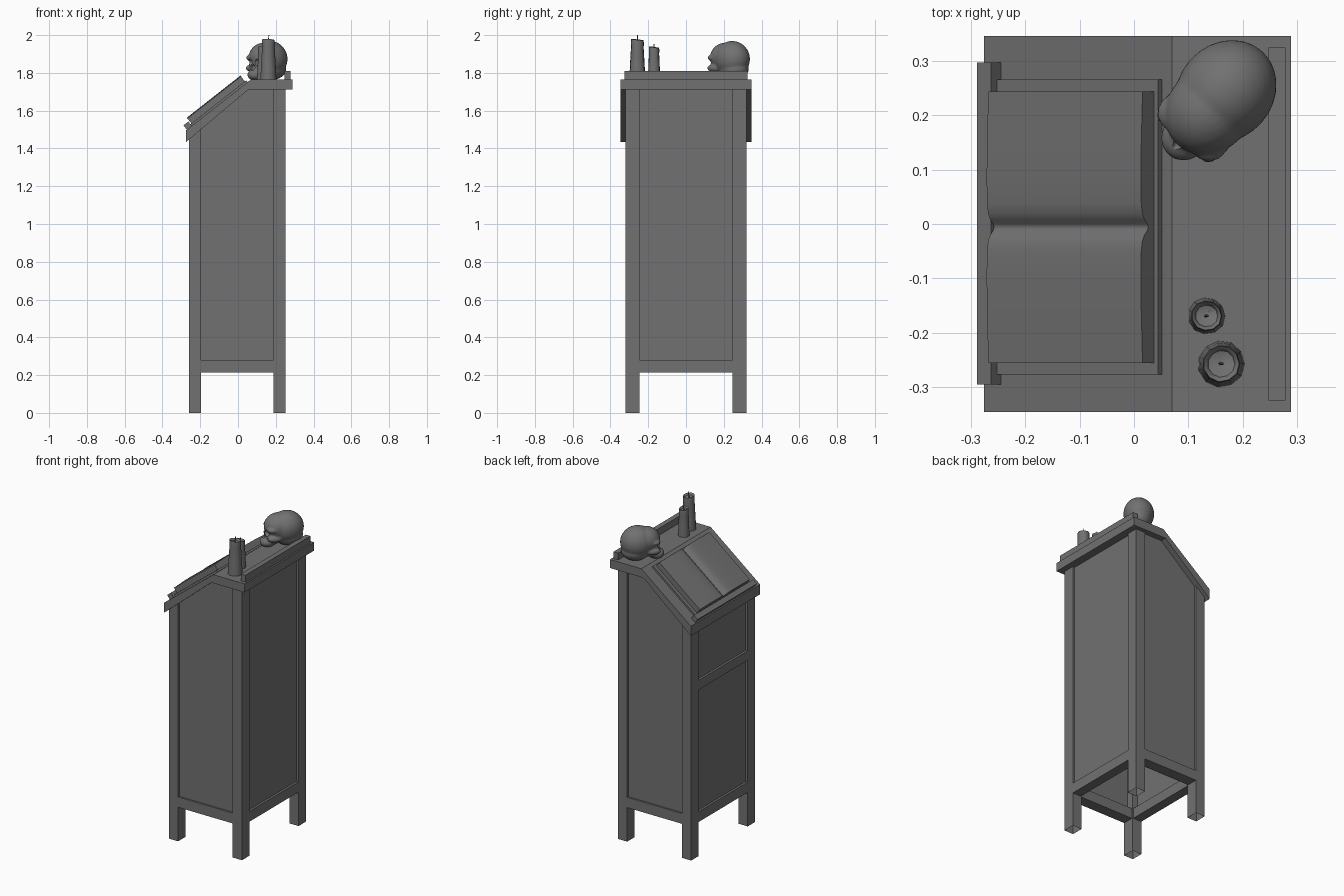
import bpy, bmesh, math, random
from mathutils import Vector, Matrix

if "Cube" in bpy.data.objects:
    bpy.data.objects.remove(bpy.data.objects["Cube"])
random.seed(4)

dark = bpy.data.materials.new("dark_grey")
dark.diffuse_color = (.165, .165, .165, 1)
dark.use_nodes = True
dark.node_tree.nodes["Principled BSDF"].inputs["Base Color"].default_value = dark.diffuse_color


def make(name, bm):
    bmesh.ops.recalc_face_normals(bm, faces=bm.faces)
    me = bpy.data.meshes.new(name)
    bm.to_mesh(me)
    bm.free()
    me.materials.append(dark)
    ob = bpy.data.objects.new(name, me)
    bpy.context.collection.objects.link(ob)
    return ob


def smooth(ob, deg=35):
    bpy.ops.object.select_all(action='DESELECT')
    ob.select_set(True)
    bpy.context.view_layer.objects.active = ob
    bpy.ops.object.shade_smooth_by_angle(angle=math.radians(deg))


def bridge(name, a, b):
    """Solid between two matching rings of points."""
    bm = bmesh.new()
    va, vb = [bm.verts.new(p) for p in a], [bm.verts.new(p) for p in b]
    n = len(va)
    for i in range(n):
        j = (i + 1) % n
        bm.faces.new((va[i], va[j], vb[j], vb[i]))
    bm.faces.new(va)
    bm.faces.new(vb[::-1])
    return make(name, bm)


def prism(name, xz, y0, y1):
    return bridge(name, [(x, y0, z) for x, z in xz], [(x, y1, z) for x, z in xz])


def box(name, x0, x1, y0, y1, z0, z1):
    return prism(name, [(x0, z0), (x1, z0), (x1, z1), (x0, z1)], y0, y1)


# slanted top slab
prism("desk_top", [(-.276, 1.433), (.055, 1.712), (.289, 1.712), (.289, 1.766),
                   (.07, 1.766), (-.276, 1.495)], -.346, .346)
box("back_rim", .247, .279, -.325, .325, 1.76, 1.81)


def under(x):
    return min(1.72, 1.44 + (x + .275) * .839)


# corner posts, side rails and side panels
for s in (-1, 1):
    side = "front" if s < 0 else "back"
    for x0, x1 in ((-.26, -.195), (.187, .252)):
        post = prism(side + "_post", [(x0, 0), (x1, 0), (x1, under(x1)), (x0, under(x0))],
                     s * .245, s * .32)
        # legs are open underneath
        bm = bmesh.new()
        bm.from_mesh(post.data)
        bmesh.ops.delete(bm, geom=[f for f in bm.faces if f.calc_center_median().z < .01],
                         context='FACES_ONLY')
        bm.to_mesh(post.data)
        bm.free()
    box(side + "_rail", -.195, .187, s * .25, s * .32, .215, .28)
    prism(side + "_panel", [(-.2, .25), (.19, .25), (.19, 1.72), (.055, 1.72), (-.2, under(-.2))],
          s * .29, s * .308)

# reader side and rear side
box("reader_rail", -.26, -.2, -.245, .245, .215, .28)
box("reader_middle_rail", -.26, -.22, -.245, .245, 1.05, 1.11)
box("reader_panel", -.246, -.23, -.25, .25, .25, 1.46)
box("rear_rail", .192, .252, -.245, .245, .215, .28)
box("rear_panel", .22, .238, -.25, .25, .25, 1.72)


# parts lying on the slope: s runs uphill, h is height off the slope
def slope(s, h):
    return (-.275 + .786 * s - .617 * h, 1.495 + .617 * s + .786 * h)


def slab(name, s0, s1, h0, h1, y0, y1):
    prism(name, [slope(s0, h0), slope(s1, h0), slope(s1, h1), slope(s0, h1)], y0, y1)


slab("book_ledge", .006, .039, -.004, .03, -.295, .297)
slab("book_cover", .038, .415, -.002, .012, -.277, .266)
half = [(.006, .032), (.014, .04), (.025, .0465), (.045, .05), (.09, .051), (.15, .05), (.25, .046)]
ring = [(-y, h) for y, h in half[::-1]] + [(0, .029)] + half + [(.25, .01), (-.25, .01)]


def page_ring(s):
    return [(slope(s, h)[0], y - .006, slope(s, h)[1]) for y, h in ring]


smooth(bridge("book_pages", page_ring(.045), page_ring(.406)), 65)


# candles: tapered, slightly uneven, with a hollow top and a wick
def candle(name, cx, cy, r0, r1, top, wick, n=11):
    h = top - 1.764
    prof = [(r0, 0), (r0 * .92, h * .35), (r1 * 1.03, h * .8), (r1 * 1.06, h * .94), (r1, h),
            (r1 * .88, h - .003), (r1 * .75, h - .012), (r1 * .3, h - .016)]
    bm = bmesh.new()
    rings = []
    jitter = [random.uniform(.97, 1.03) for _ in range(n)]
    for r, z in prof:
        rings.append([bm.verts.new((cx + r * jitter[i] * math.cos(a), cy + r * jitter[i] * math.sin(a),
                                    1.764 + z + (.004 * math.cos(a + 2) if z > .1 else 0)))
                      for i in range(n) for a in [2 * math.pi * i / n]])
    for a, b in zip(rings, rings[1:]):
        for i in range(n):
            j = (i + 1) % n
            bm.faces.new((a[i], a[j], b[j], b[i]))
    bm.faces.new(rings[0])
    bm.faces.new(rings[-1])
    smooth(make(name, bm), 40)
    bm = bmesh.new()
    bmesh.ops.create_cone(bm, cap_ends=True, segments=6, radius1=.003, radius2=.002,
                          depth=wick - top + .02,
                          matrix=Matrix.Translation((cx, cy, (wick + top - .02) / 2))
                          @ Matrix.Rotation(.15, 4, 'Y'))
    make(name + "_wick", bm)


candle("large_candle", .161, -.257, .043, .033, 1.976, 2.0)
candle("small_candle", .134, -.169, .034, .027, 1.936, 1.952)

# skull: blobs fused by remeshing, sockets cut out; local +x is the face direction
place = Matrix.Translation((.169, .244, 1.77)) @ Matrix.Rotation(math.atan2(-.74, -.67), 4, 'Z')


def blobs(name, parts):
    bm = bmesh.new()
    for c, r in parts:
        m = place @ Matrix.Translation(c) @ Matrix.Diagonal((*r, 1))
        bmesh.ops.create_uvsphere(bm, u_segments=28, v_segments=18, radius=1, matrix=m)
    return make(name, bm)


def both(c, r):
    return [((c[0], s * c[1], c[2]), r) for s in (-1, 1)]


skull = blobs("skull", [((0, 0, .103), (.1, .088, .096)), ((.045, 0, .112), (.088, .078, .078)),
                        ((-.01, 0, .05), (.085, .075, .058)),
                        ((.078, 0, .068), (.054, .06, .065)), ((.112, 0, .02), (.046, .043, .032))]
              + both((.09, .04, .11), (.036, .036, .02))
              + both((.08, .055, .055), (.045, .02, .02)))
cut = blobs("socket_cutter", both((.136, .032, .085), (.03, .022, .021))
            + [((.138, 0, .06), (.022, .011, .017))])
cut.hide_render = True
bpy.context.view_layer.objects.active = skull
m = skull.modifiers.new("fuse", 'REMESH')
m.mode = 'VOXEL'
m.voxel_size = .005
m = skull.modifiers.new("soften", 'SMOOTH')
m.iterations = 8
m = skull.modifiers.new("sockets", 'BOOLEAN')
m.operation = 'DIFFERENCE'
m.object = cut
for mod in list(skull.modifiers):
    bpy.ops.object.modifier_apply(modifier=mod.name)
bpy.data.objects.remove(cut)

# flatten the skull base onto the desk
for v in skull.data.vertices:
    v.co.z = max(v.co.z, 1.766)
skull.data.materials.clear()
skull.data.materials.append(dark)
smooth(skull, 50)
